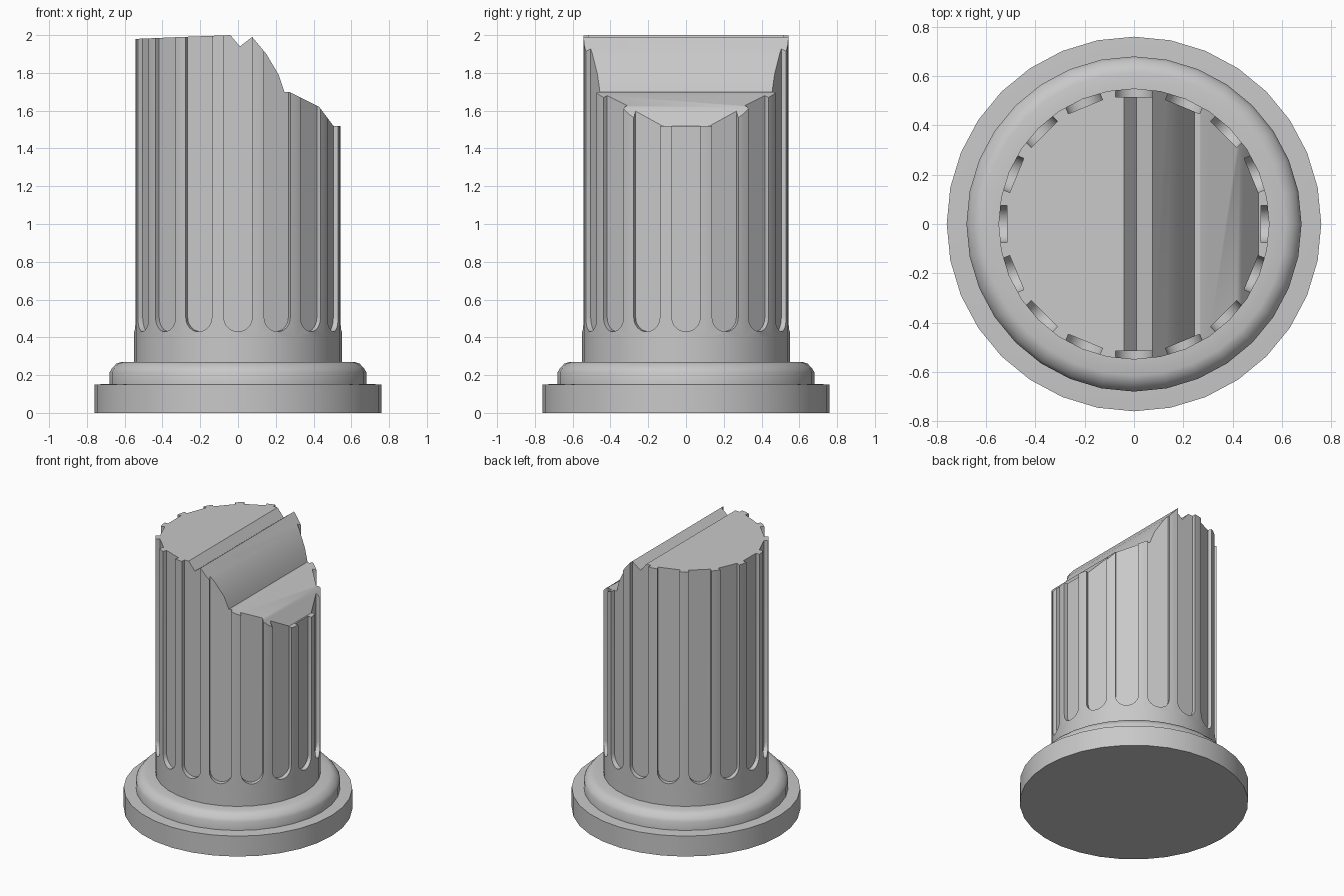
import bpy, bmesh, math
from mathutils import Matrix, Vector

if "Cube" in bpy.data.objects:
    bpy.data.objects.remove(bpy.data.objects["Cube"])

SIDES = 32
stone = bpy.data.materials.new("grey stone")
stone.diffuse_color = (0.58, 0.58, 0.58, 1)
stone.use_nodes = True
stone.node_tree.nodes["Principled BSDF"].inputs["Base Color"].default_value = stone.diffuse_color


def finish(name, bm):
    bmesh.ops.recalc_face_normals(bm, faces=bm.faces[:])
    me = bpy.data.meshes.new(name)
    bm.to_mesh(me)
    bm.free()
    ob = bpy.data.objects.new(name, me)
    bpy.context.collection.objects.link(ob)
    me.materials.append(stone)
    return ob


def lathe(name, profile):
    """Solid of revolution from (radius, z) points, capped at both ends."""
    bm = bmesh.new()
    rings = [[bm.verts.new((r * math.cos(2 * math.pi * i / SIDES),
                            r * math.sin(2 * math.pi * i / SIDES), z))
              for i in range(SIDES)] for r, z in profile]
    for a, b in zip(rings, rings[1:]):
        for i in range(SIDES):
            j = (i + 1) % SIDES
            bm.faces.new((a[i], a[j], b[j], b[i]))
    bm.faces.new(rings[0])
    bm.faces.new(rings[-1])
    return finish(name, bm)


def prism(bm, outline, direction, matrix=Matrix()):
    """Extrude a closed outline along a direction."""
    lo = [bm.verts.new(matrix @ Vector(p)) for p in outline]
    hi = [bm.verts.new(matrix @ (Vector(p) + Vector(direction))) for p in outline]
    bm.faces.new(lo)
    bm.faces.new(hi)
    n = len(lo)
    for i in range(n):
        j = (i + 1) % n
        bm.faces.new((lo[i], lo[j], hi[j], hi[i]))


def cut(ob, cutter, operation):
    mod = ob.modifiers.new("cut", 'BOOLEAN')
    mod.object, mod.operation, mod.solver = cutter, operation, 'EXACT'
    bpy.context.view_layer.objects.active = ob
    bpy.ops.object.modifier_apply(modifier=mod.name)
    bpy.data.objects.remove(cutter, do_unlink=True)


# Round plinth and moulded ring
plinth = lathe("plinth", [(0.76, 0), (0.76, 0.15), (0.66, 0.155)])
ring = lathe("base_ring", [(0.68, 0.14), (0.68, 0.215), (0.668, 0.235),
                           (0.645, 0.26), (0.615, 0.27), (0.53, 0.27)])

# Shaft
shaft = lathe("fluted_shaft", [(0.55, 0.26), (0.55, 0.4), (0.55, 2.2)])

# Sixteen flutes with rounded lower ends
bm = bmesh.new()
half, foot = 0.075, 0.505
outline = [(0.515, half, 2.4), (0.515, -half, 2.4)]
for k in range(13):
    a = math.pi + math.pi * k / 12
    outline.append((0.515, half * math.cos(a), foot + half * math.sin(a)))
for i in range(16):
    prism(bm, outline, (0.15, 0, 0), Matrix.Rotation(2 * math.pi * i / 16, 4, 'Z'))
cut(shaft, finish("flute_cutter", bm), 'DIFFERENCE')

# Broken top: jagged line running straight through from front to back
bm = bmesh.new()
crack = [(-0.8, 1.97), (-0.54, 1.98), (-0.3, 1.99), (-0.04, 2.0), (0.01, 1.94),
         (0.075, 1.99), (0.15, 1.9), (0.215, 1.79), (0.245, 1.70), (0.27, 1.70),
         (0.43, 1.62), (0.505, 1.52), (0.8, 1.515)]
outline = [(x, -1, z) for x, z in crack] + [(0.8, -1, 0), (-0.8, -1, 0)]
prism(bm, outline, (0, 2, 0))
cut(shaft, finish("break_cutter", bm), 'INTERSECT')

# Smooth rounds, sharp edges
for ob in (plinth, ring, shaft):
    bpy.ops.object.select_all(action='DESELECT')
    ob.select_set(True)
    bpy.context.view_layer.objects.active = ob
    bpy.ops.object.shade_smooth_by_angle(angle=math.radians(32))
